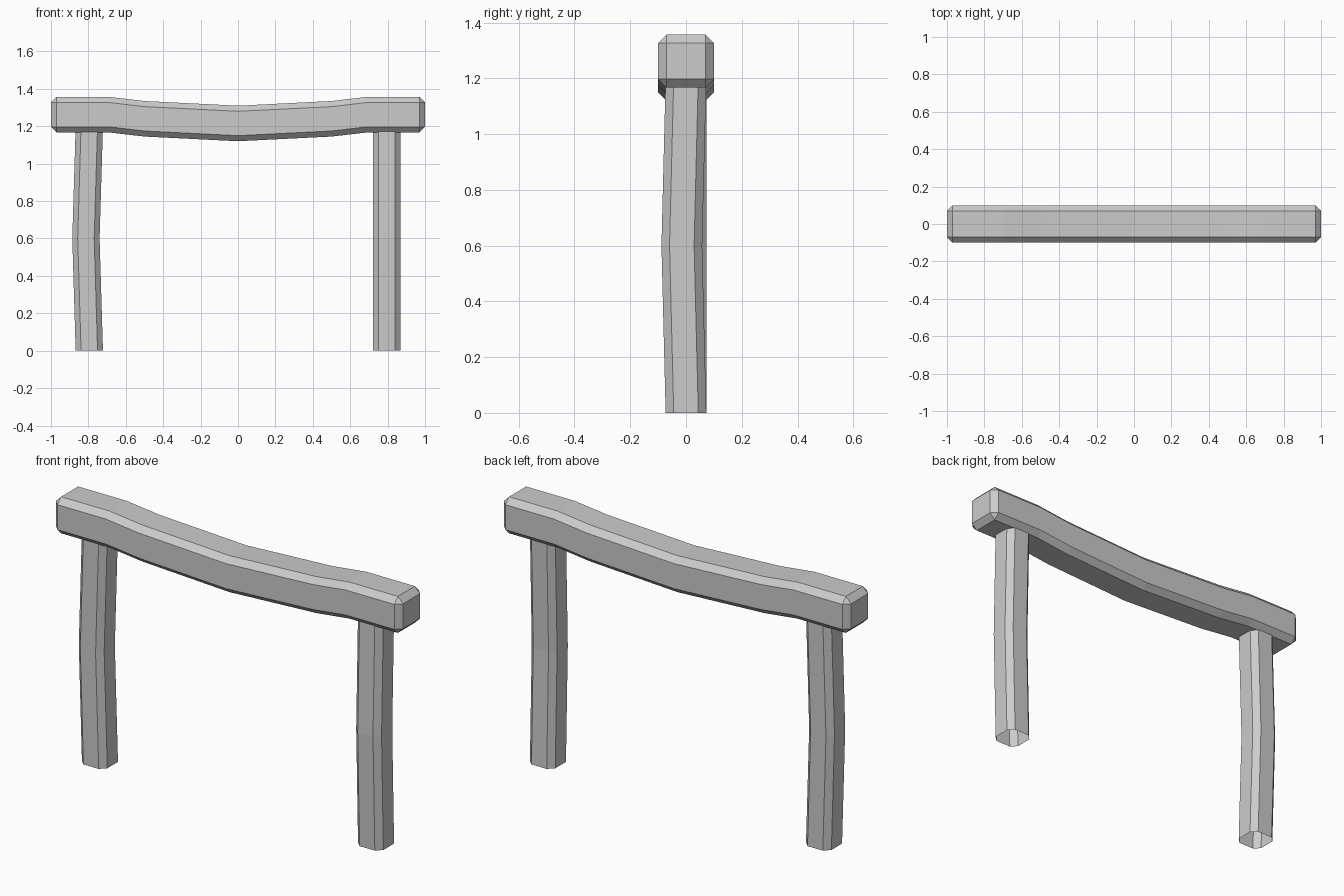
import bpy, bmesh

if "Cube" in bpy.data.objects:
    bpy.data.objects.remove(bpy.data.objects["Cube"])


def finish(bm, name):
    bmesh.ops.recalc_face_normals(bm, faces=bm.faces)
    mesh = bpy.data.meshes.new(name)
    bm.to_mesh(mesh)
    bm.free()
    obj = bpy.data.objects.new(name, mesh)
    bpy.context.collection.objects.link(obj)
    return obj


def octagon(a, b, c):
    """Rectangle of half sizes a, b with corners cut by c."""
    return [(a, b - c), (a - c, b), (c - a, b), (-a, b - c),
            (-a, c - b), (c - a, -b), (a - c, -b), (a, c - b)]


def loft(bm, rings):
    loops = [[bm.verts.new(p) for p in ring] for ring in rings]
    for lo, hi in zip(loops, loops[1:]):
        n = len(lo)
        for i in range(n):
            j = (i + 1) % n
            bm.faces.new((lo[i], lo[j], hi[j], hi[i]))
    return loops


# Sagging top rail, lofted along x with chamfered edges
HY, HZ, C, ZC = 0.1, 0.095, 0.03, 1.262
stations = [(-0.97, 0), (-0.69, 0), (-0.5, -0.022), (0, -0.047),
            (0.5, -0.022), (0.69, 0), (0.97, 0)]
bm = bmesh.new()
loops = loft(bm, [[(x, y, ZC + dz + z) for y, z in octagon(HY, HZ, C)]
                  for x, dz in stations])

# Rail ends: smaller end face, chamfers and corner triangles
for loop, x in ((loops[0], -1), (loops[-1], 1)):
    y, z = HY - C, HZ - C
    e = [bm.verts.new((x, sy * y, ZC + sz * z))
         for sy, sz in ((1, 1), (-1, 1), (-1, -1), (1, -1))]
    bm.faces.new(e)
    for k in range(4):
        bm.faces.new((loop[2 * k], loop[2 * k + 1], e[k]))
        bm.faces.new((loop[2 * k + 1], loop[(2 * k + 2) % 8],
                      e[(k + 1) % 4], e[k]))
finish(bm, "top_rail")


# Legs: open octagonal posts with a bend at mid height
def leg(name, x, bend_x, bend_y):
    bm = bmesh.new()
    loft(bm, [[(px + k * bend_x, py + k * bend_y, z)
               for px, py in octagon(0.073, 0.073, 0.029)]
              for z, k in ((0, 0), (0.6, 1), (1.2, 0))])
    finish(bm, name).location.x = x


leg("left_leg", -0.795, -0.018, 0)
leg("right_leg", 0.795, 0, -0.015)
